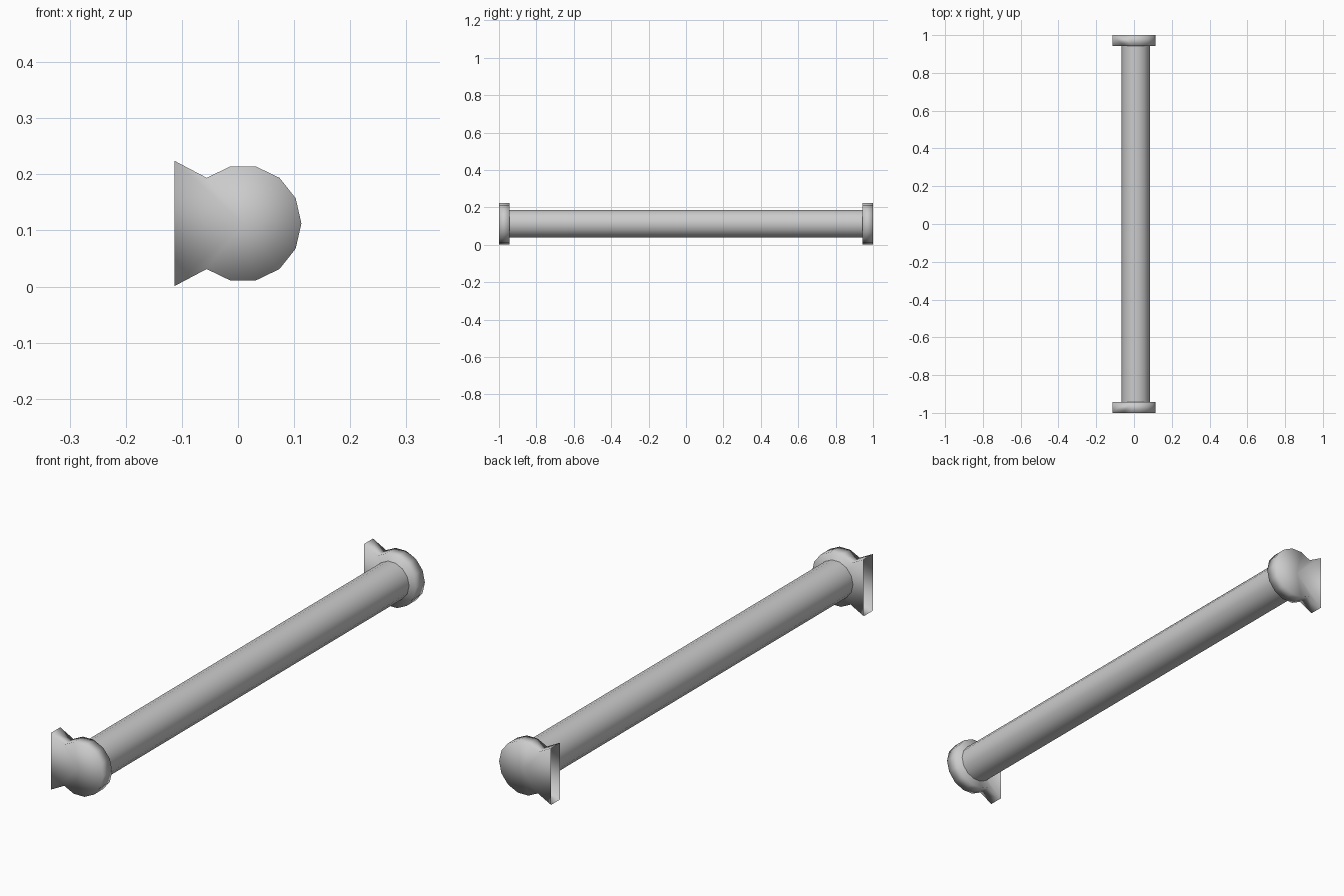
import bpy, bmesh
from math import cos, sin, tau

if "Cube" in bpy.data.objects:
    bpy.data.objects.remove(bpy.data.objects["Cube"])

SIDES = 14
CX, CZ = 0.009, 0.1125      # axis of the rail
CUP_R, RAIL_R = 0.104, 0.075
Y_IN, Y_OUT = 0.943, 1.0


def ring_point(k, r):
    a = tau * k / SIDES
    return CX + r * cos(a), CZ + r * sin(a)


def finish(bm, name):
    bmesh.ops.recalc_face_normals(bm, faces=bm.faces[:])
    me = bpy.data.meshes.new(name)
    bm.to_mesh(me)
    bm.free()
    for p in me.polygons:
        p.use_smooth = True
    ob = bpy.data.objects.new(name, me)
    bpy.context.collection.objects.link(ob)
    return ob


def loft(bm, rows, closed):
    n = len(rows[0])
    for i in range(n if closed else n - 1):
        j = (i + 1) % n
        bm.faces.new((rows[0][i], rows[0][j], rows[1][j], rows[1][i]))


# Rail: open tube running between the two end brackets
bm = bmesh.new()
rows = [[bm.verts.new((x, y, z)) for x, z in
         (ring_point(k, RAIL_R) for k in range(SIDES))] for y in (-Y_IN, Y_IN)]
loft(bm, rows, True)
finish(bm, "rail")

# End brackets: round cup with a flared foot, hollow and open at the wall side
profile = [(-0.113, 0.001)] + [ring_point(k, CUP_R) for k in range(-5, 6)] + [(-0.113, 0.224)]
for side, name in ((-1, "front_bracket"), (1, "back_bracket")):
    bm = bmesh.new()
    rows = []
    for y in (side * Y_IN, side * Y_OUT):
        row = [bm.verts.new((x, y, z)) for x, z in profile]
        hub = bm.verts.new((CX, y, CZ))
        for i in range(len(row)):
            bm.faces.new((hub, row[i], row[(i + 1) % len(row)]))
        rows.append(row)
    loft(bm, rows, False)
    finish(bm, name)
